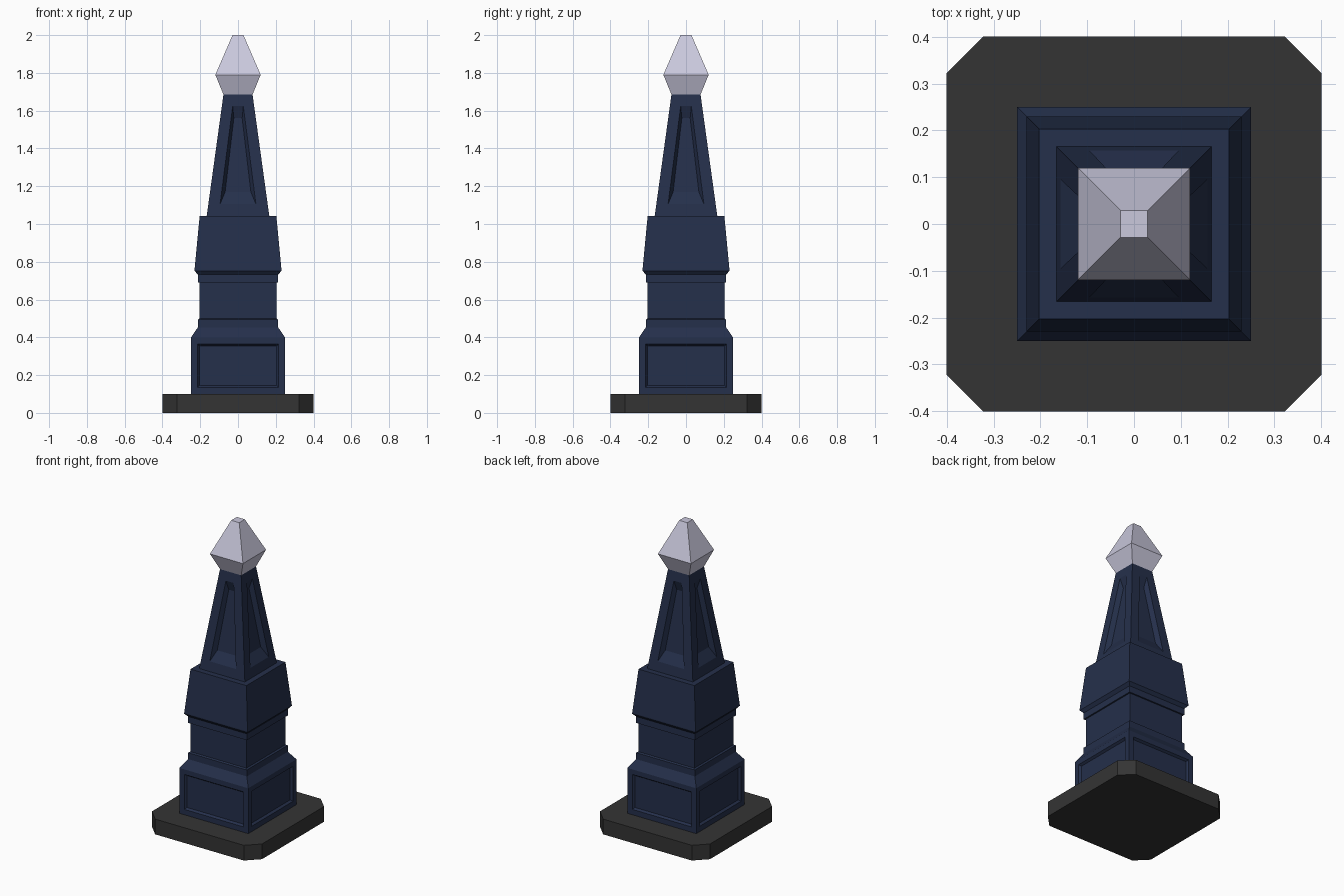
import bpy, bmesh
from mathutils import Matrix
from math import pi

if "Cube" in bpy.data.objects:
    bpy.data.objects.remove(bpy.data.objects["Cube"])


def material(name, rgb):
    m = bpy.data.materials.new(name)
    m.diffuse_color = (*rgb, 1)
    m.use_nodes = True
    m.node_tree.nodes["Principled BSDF"].inputs["Base Color"].default_value = m.diffuse_color
    return m


STONE = material("dark grey stone", (0.034, 0.034, 0.034))
BLUE = material("navy blue paint", (0.018, 0.029, 0.070))
SILVER = material("pale silver", (0.59, 0.58, 0.72))


def finish(name, bm, mat):
    bmesh.ops.remove_doubles(bm, verts=bm.verts, dist=0.0005)
    bmesh.ops.recalc_face_normals(bm, faces=bm.faces)
    mesh = bpy.data.meshes.new(name)
    bm.to_mesh(mesh)
    bm.free()
    mesh.materials.append(mat)
    bpy.context.collection.objects.link(bpy.data.objects.new(name, mesh))


def square_tower(name, profile, mat, panels={}):
    """Square sweep of (half width, z) points. panels maps a segment index to
    nested loops (bottom z, half width, top z, half width, depth)."""
    bm = bmesh.new()
    for k in range(4):
        rot = Matrix.Rotation(k * pi / 2, 3, 'Z')

        def face(pts):
            bm.faces.new([bm.verts.new(rot @ Matrix.Identity(3) @ v) for v in pts])

        for i, ((r0, z0), (r1, z1)) in enumerate(zip(profile, profile[1:])):
            def quad(zb, wb, zt, wt, depth):
                def y(z):
                    return -(r0 + (r1 - r0) * (z - z0) / (z1 - z0)) + depth
                return [Vector((-wb, y(zb), zb)), Vector((wb, y(zb), zb)),
                        Vector((wt, y(zt), zt)), Vector((-wt, y(zt), zt))]
            if i in panels:
                loops = [quad(z0, r0, z1, r1, 0)] + [quad(*p) for p in panels[i]]
                for a, b in zip(loops, loops[1:]):
                    for j in range(4):
                        n = (j + 1) % 4
                        face([a[j], a[n], b[n], b[j]])
                face(loops[-1])
            else:
                face([Vector((-r0, -r0, z0)), Vector((r0, -r0, z0)),
                      Vector((r1, -r1, z1)), Vector((-r1, -r1, z1))])
    bmesh.ops.remove_doubles(bm, verts=bm.verts, dist=0.0005)
    bmesh.ops.holes_fill(bm, edges=[e for e in bm.edges if e.is_boundary], sides=4)
    finish(name, bm, mat)


from mathutils import Vector

# Slab with clipped corners
bm = bmesh.new()
a, c = 0.4, 0.322
outline = [(-c, -a), (c, -a), (a, -c), (a, c), (c, a), (-c, a), (-a, c), (-a, -c)]
base = bm.faces.new([bm.verts.new((x, y, 0)) for x, y in outline])
ext = bmesh.ops.extrude_face_region(bm, geom=[base], use_keep_orig=True)
for v in ext["geom"]:
    if isinstance(v, bmesh.types.BMVert):
        v.co.z = 0.1
finish("base_slab", bm, STONE)

# Pedestal with sunken panels, neck and flared block
square_tower("pedestal", [
    (0.25, 0.10), (0.25, 0.398), (0.213, 0.452), (0.213, 0.494), (0.203, 0.50),
    (0.203, 0.69), (0.213, 0.69), (0.213, 0.732), (0.23, 0.752), (0.23, 0.76),
    (0.203, 1.042)], BLUE,
    {0: [(0.135, 0.215, 0.365, 0.215, 0), (0.145, 0.205, 0.355, 0.205, 0.014)]})

# Tapered spire with sunken tapering flutes
square_tower("spire", [(0.166, 1.04), (0.077, 1.685)], BLUE,
             {0: [(1.105, 0.095, 1.625, 0.028, 0),
                  (1.17, 0.068, 1.56, 0.022, 0.03)]})

# Pointed finial
square_tower("finial", [(0.077, 1.685), (0.12, 1.79), (0.029, 2.0)], SILVER)
